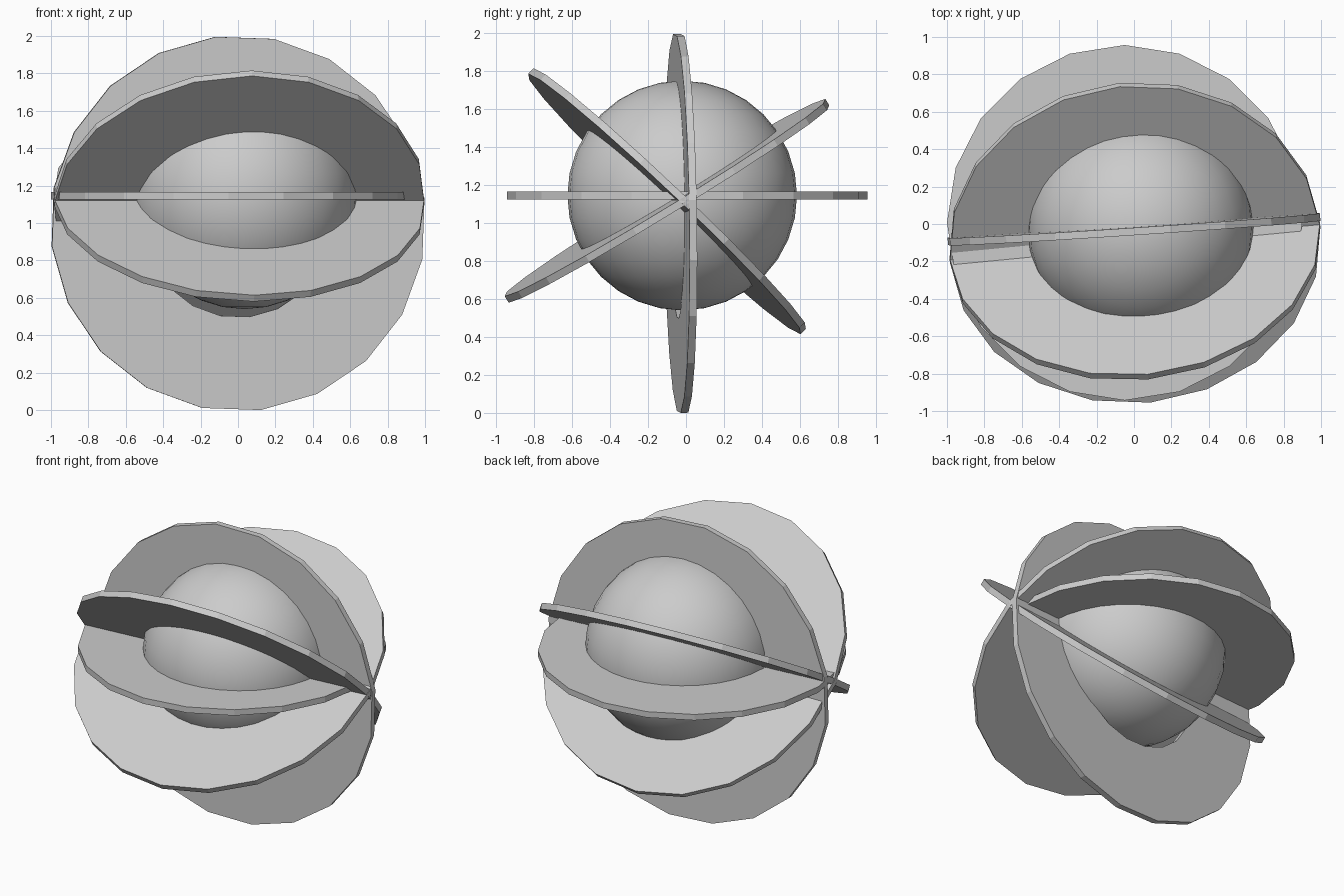
import bpy
import bmesh
from math import radians, sin, cos, tau
from mathutils import Matrix, Vector

cube = bpy.data.objects.get("Cube")
if cube:
    bpy.data.objects.remove(cube, do_unlink=True)

SIDES = 20
THICKNESS = 0.04

grey = bpy.data.materials.new("light_grey")
grey.use_nodes = True
grey.diffuse_color = (0.6, 0.6, 0.6, 1)
grey.node_tree.nodes["Principled BSDF"].inputs["Base Color"].default_value = (0.6, 0.6, 0.6, 1)


def add_object(name, bm):
    mesh = bpy.data.meshes.new(name)
    bm.to_mesh(mesh)
    bm.free()
    mesh.materials.append(grey)
    obj = bpy.data.objects.new(name, mesh)
    bpy.context.collection.objects.link(obj)
    return obj


def ring(name, centre, radius, tilt, yaw, spin=0):
    """Flat polygonal ring, spun in its plane, tilted about x, then yawed."""
    bm = bmesh.new()
    half = THICKNESS / 2
    section = [(radius / 2, -half), (radius, -half), (radius, half), (radius / 2, half)]
    loops = [[bm.verts.new((r * cos(tau * i / SIDES), r * sin(tau * i / SIDES), z))
              for r, z in section] for i in range(SIDES)]
    for i, a in enumerate(loops):
        b = loops[(i + 1) % SIDES]
        for j in range(4):
            k = (j + 1) % 4
            bm.faces.new((a[j], b[j], b[k], a[k]))
    bmesh.ops.recalc_face_normals(bm, faces=bm.faces)
    place = (Matrix.Translation(Vector(centre)) @ Matrix.Rotation(radians(yaw), 4, 'Z')
             @ Matrix.Rotation(radians(tilt), 4, 'X') @ Matrix.Rotation(radians(spin), 4, 'Z'))
    bm.transform(place)
    return add_object(name, bm)


# Central ball
bm = bmesh.new()
bmesh.ops.create_uvsphere(bm, u_segments=32, v_segments=16, radius=0.605,
                          matrix=Matrix.Translation((0.035, -0.02, 1.145)))
for face in bm.faces:
    face.smooth = True
add_object("ball", bm)

# Four rings fanned around a shared diameter
ring("horizontal_ring", (-0.05, 0.007, 1.145), 0.95, 0, 0)
ring("vertical_ring", (0, -0.028, 0.998), 1.005, 90.7, 3.8, 7)
ring("rising_ring", (0.005, -0.1, 1.117), 0.995, 31.5, 5.5)
ring("falling_ring", (0.005, -0.1, 1.115), 0.995, -43.6, 5.5)
